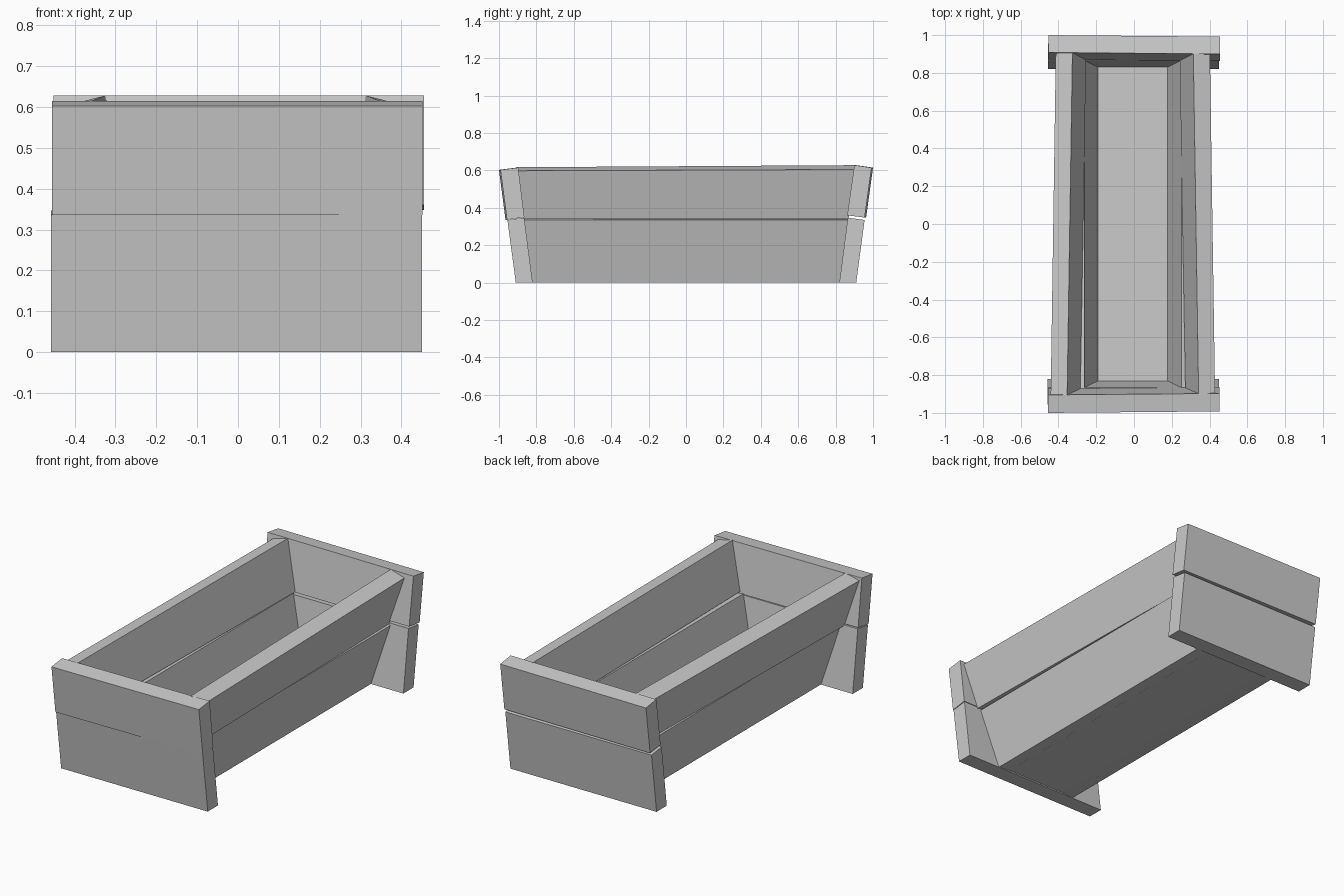
import bpy, bmesh

cube = bpy.data.objects.get("Cube")
if cube:
    bpy.data.objects.remove(cube, do_unlink=True)

grey = bpy.data.materials.new("plain_grey")
grey.use_nodes = True
colour = (0.6, 0.6, 0.6, 1)
grey.diffuse_color = colour
grey.node_tree.nodes["Principled BSDF"].inputs["Base Color"].default_value = colour


def loft(name, start, end):
    """Solid board between two four-cornered sections."""
    bm = bmesh.new()
    a = [bm.verts.new(p) for p in start]
    b = [bm.verts.new(p) for p in end]
    bm.faces.new(a)
    bm.faces.new(b)
    for i in range(4):
        j = (i + 1) % 4
        bm.faces.new((a[i], a[j], b[j], b[i]))
    bmesh.ops.recalc_face_normals(bm, faces=bm.faces)
    mesh = bpy.data.meshes.new(name)
    bm.to_mesh(mesh)
    bm.free()
    mesh.materials.append(grey)
    obj = bpy.data.objects.new(name, mesh)
    bpy.context.collection.objects.link(obj)
    return obj


def end_y(z):
    """Inner face of the leaning end boards at height z."""
    return 0.825 + 0.13 * z


def end_board(name, side, profile, x0, x1, skew=0.0):
    """Board across the width; profile holds (y, z) corners."""
    loft(name,
         [(x0, side * y, z) for y, z in profile],
         [(x1, side * (y - skew), z) for y, z in profile])


def side_board(name, side, front, back):
    """Board along the length; profiles hold (x, z) corners."""
    shift = -0.006
    loft(name,
         [(side * x + shift, -end_y(z), z) for x, z in front],
         [(side * x + shift, end_y(z), z) for x, z in back])


# End boards, leaning outwards
lower_end = [(0.91, 0), (0.955, 0.335), (0.865, 0.347), (0.82, 0)]
end_board("front_lower_board", -1, lower_end, -0.458, 0.45)
end_board("back_lower_board", 1, lower_end, -0.455, 0.45)
end_board("front_upper_board", -1,
          [(0.965, 0.336), (1.0, 0.603), (0.905, 0.615), (0.872, 0.35)],
          -0.455, 0.452, 0.008)
end_board("back_upper_board", 1,
          [(0.963, 0.348), (1.0, 0.615), (0.908, 0.628), (0.87, 0.36)],
          -0.452, 0.456, 0.008)

# Side boards, the upper pair narrowing towards the back
lower_side = [(0.255, 0), (0.345, 0.335), (0.257, 0.354), (0.165, 0.01)]
upper_front = [(0.365, 0.34), (0.435, 0.598), (0.348, 0.617), (0.278, 0.36)]
upper_back = [(0.335, 0.34), (0.408, 0.605), (0.32, 0.628), (0.248, 0.362)]
for label, side in (("left", 1), ("right", -1)):
    side_board(label + "_lower_side", side, lower_side, lower_side)
    side_board(label + "_upper_side", side, upper_front, upper_back)

# Floor board between the sides
floor = [(-0.19, 0.008), (0.175, 0.008), (0.185, 0.08), (-0.2, 0.08)]
loft("floor_board",
     [(x, -end_y(z), z) for x, z in floor],
     [(x, end_y(z), z) for x, z in floor])
